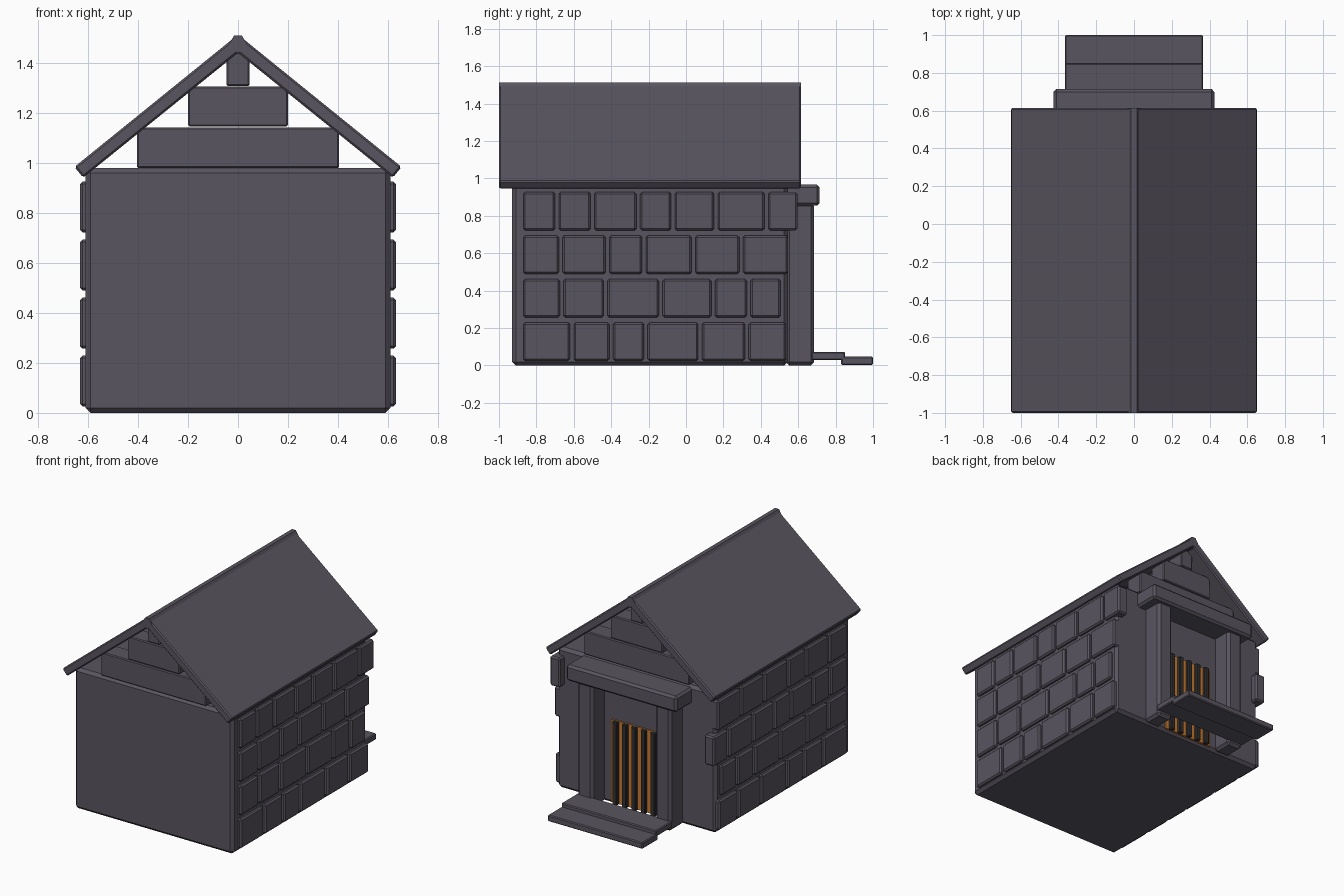
import bpy, bmesh

if "Cube" in bpy.data.objects:
    bpy.data.objects.remove(bpy.data.objects["Cube"])


def material(name, rgb):
    m = bpy.data.materials.new(name)
    m.diffuse_color = (*rgb, 1)
    m.use_nodes = True
    m.node_tree.nodes["Principled BSDF"].inputs["Base Color"].default_value = m.diffuse_color
    return m


STONE = material("dark_stone", (0.10, 0.09, 0.115))
IRON = material("black_iron", (0.03, 0.03, 0.033))
GLOW = material("orange_door", (0.60, 0.20, 0.03))


def finish(bm, name, mat, bevel):
    bmesh.ops.recalc_face_normals(bm, faces=bm.faces)
    if bevel:
        bmesh.ops.bevel(bm, geom=bm.edges[:], offset=bevel, segments=1,
                        affect='EDGES', clamp_overlap=True)
    me = bpy.data.meshes.new(name)
    bm.to_mesh(me)
    bm.free()
    me.materials.append(mat)
    ob = bpy.data.objects.new(name, me)
    bpy.context.collection.objects.link(ob)
    return ob


def prism(name, profile, y0, y1, mat=STONE, bevel=0.0):
    """Extrude an xz profile along y."""
    bm = bmesh.new()
    front = bm.faces.new([bm.verts.new((x, y0, z)) for x, z in profile])
    ext = bmesh.ops.extrude_face_region(bm, geom=[front])
    moved = [g for g in ext["geom"] if isinstance(g, bmesh.types.BMVert)]
    bmesh.ops.translate(bm, verts=moved, vec=(0, y1 - y0, 0))
    return finish(bm, name, mat, bevel)


def box(name, x, y, z, mat=STONE, bevel=0.01):
    corners = [(x[0], z[0]), (x[1], z[0]), (x[1], z[1]), (x[0], z[1])]
    return prism(name, corners, y[0], y[1], mat, bevel)


# Main chamber
box("chamber", (-0.61, 0.61), (-0.93, 0.545), (0, 0.98), bevel=0.02)

# Side wall bricks: (start, end) of each brick along y, row by row
rows = [
    [-0.87, -0.60, -0.39, -0.205, 0.085, 0.335, 0.555],
    [-0.87, -0.655, -0.42, -0.125, 0.155, 0.345, 0.525],
    [-0.87, -0.66, -0.41, -0.215, 0.05, 0.305, 0.565],
    [-0.87, -0.68, -0.49, -0.245, -0.06, 0.17, 0.44, 0.615],
]
row_z = [0.025, 0.257, 0.49, 0.722]
for side, order in ((1, (0, 1, 2, 3)), (-1, (0, 1, 3, 2))):
    label = "right" if side > 0 else "left"
    for z, r in zip(row_z, order):
        for a, b in zip(rows[r], rows[r][1:]):
            box(f"{label}_wall_brick", sorted((side * 0.555, side * 0.632)),
                (a, b - 0.02), (z, z + 0.205))

# Roof, one folded slab, with a ridge cap
prism("roof", [(0, 1.515), (0.655, 0.985), (0.62, 0.942), (0, 1.442),
               (-0.62, 0.942), (-0.655, 0.985)], -1.0, 0.615, bevel=0.008)
prism("ridge_cap", [(0, 1.44), (0.042, 1.468), (0.015, 1.512),
                    (-0.015, 1.512), (-0.042, 1.468)], -1.0, 0.615)

# Stepped gable stones at both ends
for y in ((-0.93, -0.80), (0.415, 0.545)):
    for w, z0, z1 in ((0.405, 0.98, 1.143), (0.20, 1.147, 1.308),
                      (0.047, 1.31, 1.445)):
        box("gable_stone", (-w, w), y, (z0, z1), bevel=0.006)

# Doorway: pillars and lintel
for s in (-1, 1):
    box("door_pillar", sorted((s * 0.24, s * 0.36)), (0.535, 0.685),
        (0, 0.87), bevel=0.018)
box("lintel", (-0.425, 0.425), (0.52, 0.715), (0.855, 0.967), bevel=0.015)

# Door panel with iron bars
box("door_panel", (-0.19, 0.19), (0.535, 0.555), (0.015, 0.59), GLOW, 0)
for i in range(-2, 3):
    box("door_bar", (i * 0.073 - 0.018, i * 0.073 + 0.018), (0.55, 0.58),
        (0.01, 0.592), IRON, 0.006)

# Entrance steps
box("upper_step", (-0.365, 0.365), (0.67, 0.85), (0.03, 0.073), bevel=0.006)
box("lower_step", (-0.365, 0.365), (0.83, 1.0), (0.003, 0.047), bevel=0.006)
